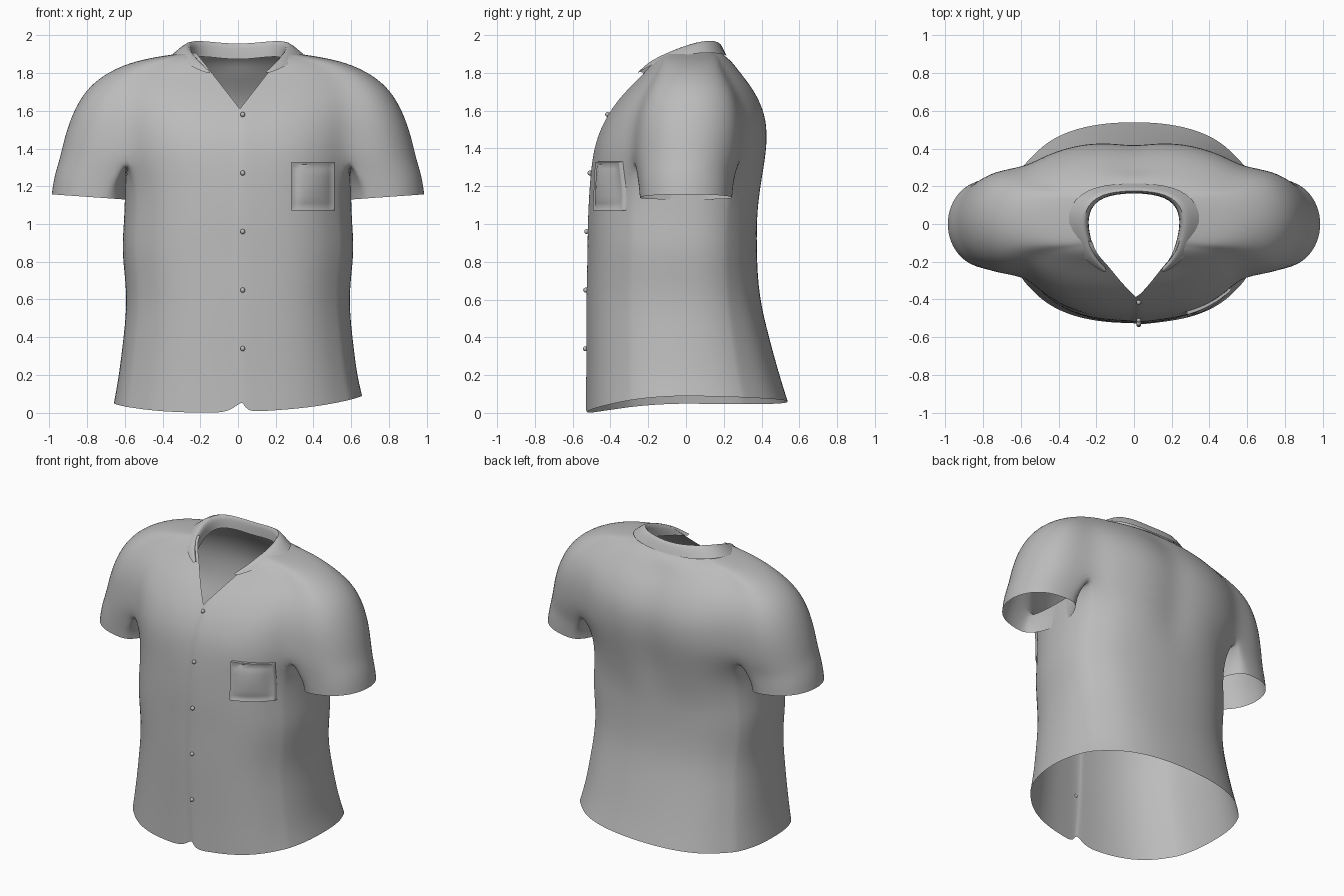
import bpy, bmesh, math
from mathutils import Vector
from mathutils.bvhtree import BVHTree

if "Cube" in bpy.data.objects:
    bpy.data.objects.remove(bpy.data.objects["Cube"])

GREY = (0.5, 0.5, 0.5, 1)
cloth = bpy.data.materials.new("grey cloth")
cloth.use_nodes = True
cloth.diffuse_color = GREY
cloth.node_tree.nodes["Principled BSDF"].inputs["Base Color"].default_value = GREY


def make_object(name, bm, subdivide=0):
    mesh = bpy.data.meshes.new(name)
    bm.to_mesh(mesh)
    bm.free()
    mesh.materials.append(cloth)
    ob = bpy.data.objects.new(name, mesh)
    bpy.context.collection.objects.link(ob)
    bpy.ops.object.select_all(action='DESELECT')
    ob.select_set(True)
    bpy.context.view_layer.objects.active = ob
    if subdivide:
        mod = ob.modifiers.new("smooth", 'SUBSURF')
        mod.levels = mod.render_levels = subdivide
        bpy.ops.object.modifier_apply(modifier=mod.name)
    bpy.ops.object.shade_smooth_by_angle(angle=math.radians(50))
    return ob


def bridge(bm, a, b, closed=True):
    n = len(a)
    for i in range(n if closed else n - 1):
        j = (i + 1) % n
        bm.faces.new((a[i], a[j], b[j], b[i]))


# Shirt body: rings with front, left side, back and right side columns
HALF = [0.09, 0.25, 0.42, 0.58, 0.72, 0.86, 1.0]
FRONT = [-u for u in reversed(HALF)] + [-0.012, 0.012] + HALF
BACK = [1, 0.83, 0.66, 0.45, 0.22, 0, -0.22, -0.45, -0.66, -0.83, -1]
K = 7
SIDE = [math.pi * ((i + 1) / (K + 1) - 0.5) for i in range(K)]
NF, NB = len(FRONT), len(BACK)


def assemble(z, S, front, side, back):
    """Ring of points from a front curve, a left side list and a back curve."""
    pts = []
    for u in FRONT:
        x, y = S * u, front(u)
        if abs(u) < 0.05:      # button seam drifts sideways on its way down
            x += 0.02 - 0.035 * max(0, math.sin(math.pi * min(z, 1.6) / 1.6))
        if 0 < u < 0.1:        # overlapping front edge
            y -= 0.006
        pts.append((x, y, z))
    pts += [(x, y, z) for x, y in side]
    for u in BACK:
        dip = 0.03 * math.exp(-(S * u / 0.12) ** 2) if 1 < z < 1.85 else 0
        pts.append((S * u, back(u) - dip, z))
    return pts + [(-x, y, z) for x, y in reversed(side)]


def shoulder_ring(z, W, S, f, fs, bs, b):
    mid, half = (fs + bs) / 2, (bs - fs) / 2
    side = [(S + (W - S) * math.cos(a) ** 0.8, mid + half * math.sin(a)) for a in SIDE]
    return assemble(z, S, lambda u: fs + (f - fs) * (1 - abs(u) ** 3),
                    side, lambda u: bs + (b - bs) * (1 - abs(u) ** 2.6))


def waist_ring(z, W, f, b, n=2.45):
    def rest(t):
        return (1 - abs(t) ** n) ** (1 / n)
    k = 0.88
    side = []
    for a in SIDE:
        t = math.sin(a) * rest(k)
        side.append((W * rest(t), abs(t) * (f if t < 0 else b)))
    return assemble(z, W * k, lambda u: f * rest(k * u), side, lambda u: b * rest(k * u))


# height, half width, split x, front y, split front y, split back y, back y
UPPER = [
    (1.905, .30, .20, -.12, -.10, .14, .19),
    (1.885, .44, .30, -.15, -.12, .17, .21),
    (1.855, .58, .42, -.18, -.13, .18, .25),
    (1.79, .72, .52, -.23, -.16, .21, .31),
    (1.70, .82, .57, -.32, -.215, .265, .38),
    (1.58, .885, .58, -.41, -.26, .30, .435),
    (1.46, .925, .58, -.465, -.275, .305, .445),
    (1.35, .95, .58, -.49, -.28, .295, .435)]
# height, half width, front y, back y
LOWER = [
    (1.20, .60, -.505, .41), (1.00, .605, -.515, .375), (0.85, .62, -.515, .375),
    (0.62, .585, -.522, .385), (0.40, .608, -.522, .44), (0.20, .632, -.522, .495),
    (0.00, .66, -.525, .54)]


def hem(i, p):
    x, y, _ = p
    z = 0.07 + 0.02 * x / 0.65 - 0.24 * min(0, y) ** 2 - 0.02 * max(0, y)
    if i < NF and abs(FRONT[i]) < 0.05:
        z += 0.05
    return (x, y, z)


bm = bmesh.new()
rings = [[bm.verts.new(p) for p in shoulder_ring(*row)] for row in UPPER]
for a, b in zip(rings, rings[1:]):
    bridge(bm, a, b)
split = rings[-1]

# Armpit strips join the front and back below the sleeves
l0, r0 = NF, NF + K + NB
top = list(split)
for i, a in enumerate(SIDE):
    y = 0.0075 + 0.2875 * math.sin(a)
    z = 1.35 - 0.04 * math.cos(a)
    top[l0 + i] = bm.verts.new((0.59, y, z))
    top[r0 + K - 1 - i] = bm.verts.new((-0.59, y, z))
prev = top
for row in LOWER:
    pts = waist_ring(*row)
    if row is LOWER[-1]:
        pts = [hem(i, p) for i, p in enumerate(pts)]
    cur = [bm.verts.new(p) for p in pts]
    bridge(bm, prev, cur)
    prev = cur

# Sleeves: height, outer x, centre x, inner x, half depth
SLEEVE = [(1.26, .97, .64, .59, .265), (1.19, .985, .69, .59, .255), (1.13, .992, .71, .585, .25)]
left = split[NF - 1:l0 + K + 1] + top[l0:l0 + K][::-1]
right = [split[0]] + split[r0:r0 + K][::-1] + [split[r0 - 1]] + top[r0:r0 + K]
for sign, prev in ((1, left), (-1, right)):
    for z, W, S, inner, d in SLEEVE:
        pts = [(S, -d)]
        pts += [(S + (W - S) * math.cos(a) ** 0.8, d * math.sin(a)) for a in SIDE]
        pts += [(S, d)]
        pts += [(S + (inner - S) * math.cos(a), d * math.sin(a)) for a in reversed(SIDE)]
        cur = [bm.verts.new((sign * x, y, z + 0.07 * (x - 0.6))) for x, y in pts]
        bridge(bm, prev, cur)
        prev = cur
bmesh.ops.recalc_face_normals(bm, faces=bm.faces)
front_face = min(bm.faces, key=lambda f: f.calc_center_median().y)
if front_face.normal.y > 0:
    bmesh.ops.reverse_faces(bm, faces=bm.faces)
shirt = make_object("shirt_body", bm, 2)

# Open V neckline, cut along two slanted planes
bm = bmesh.new()
bm.from_mesh(shirt.data)
TIP, SLOPE = Vector((0.01, 0, 1.61)), 0.78
for sign in (1, -1):
    faces = [f for f in bm.faces if f.calc_center_median().y < 0.08
             and f.calc_center_median().z > 1.5]
    geom = set(faces)
    for f in faces:
        geom.update(f.edges)
        geom.update(f.verts)
    bmesh.ops.bisect_plane(bm, geom=list(geom), plane_co=TIP, plane_no=(1, 0, -sign * SLOPE))
gone = []
for f in bm.faces:
    c = f.calc_center_median()
    if c.y < 0.05 and abs(c.x - TIP.x) < SLOPE * (c.z - TIP.z):
        gone.append(f)
bmesh.ops.delete(bm, geom=gone, context='FACES')
surface = BVHTree.FromBMesh(bm)
bm.to_mesh(shirt.data)
bm.free()


def front_y(x, z):
    hit = surface.ray_cast(Vector((x, -2, z)), Vector((0, 1, 0)))[0]
    return hit.y if hit else -0.4


# Collar: folded band, half paths mirrored
BASE = [(.15, -.265, 1.79), (.27, -.19, 1.845), (.355, -.03, 1.895),
        (.345, .11, 1.91), (.22, .205, 1.90), (0, .22, 1.885)]
TOP = [(.15, -.245, 1.815), (.205, -.19, 1.885), (.25, -.04, 1.965),
       (.25, .07, 2.005), (.18, .155, 2.01), (0, .175, 1.985)]
INNER = [(x * 0.97, y * 0.96, z - 0.02 - 0.1 * min(1, i / 2)) for i, (x, y, z) in enumerate(TOP)]
bm = bmesh.new()
rows = []
for path in (BASE, TOP, INNER):
    full = path + [(-x, y, z) for x, y, z in reversed(path[:-1])]
    rows.append([bm.verts.new(p) for p in full])
for a, b in zip(rows, rows[1:]):
    bridge(bm, a, b, closed=False)
make_object("collar", bm, 2)

# Chest pocket: padded patch with a stitched rim, following the chest
STEPS = [0, 0.005, 0.03, 0.055, 0.15, 0.3, 0.5, 0.7, 0.85, 0.945, 0.97, 0.995, 1]


def padding(s, t):
    d = min(s, t, 1 - s, 1 - t)
    if d <= 0:
        return -0.004
    if d < 0.04:
        return 0.018
    return 0.013 + 0.016 * min(1, (d - 0.055) / 0.2)


bm = bmesh.new()
grid = []
for t in STEPS:
    line = []
    for s in STEPS:
        x, z = 0.28 + 0.235 * s, 1.07 + 0.26 * t
        line.append(bm.verts.new((x, front_y(x, z) - padding(s, t), z)))
    grid.append(line)
for a, b in zip(grid, grid[1:]):
    bridge(bm, a, b, closed=False)
make_object("chest_pocket", bm)

# Buttons down the front
for i in range(5):
    z = 1.58 - 0.31 * i
    bm = bmesh.new()
    bmesh.ops.create_uvsphere(bm, u_segments=16, v_segments=8, radius=0.013)
    bmesh.ops.translate(bm, verts=bm.verts, vec=(0.025, front_y(0.025, z) - 0.006, z))
    make_object(f"button_{i + 1}", bm)
